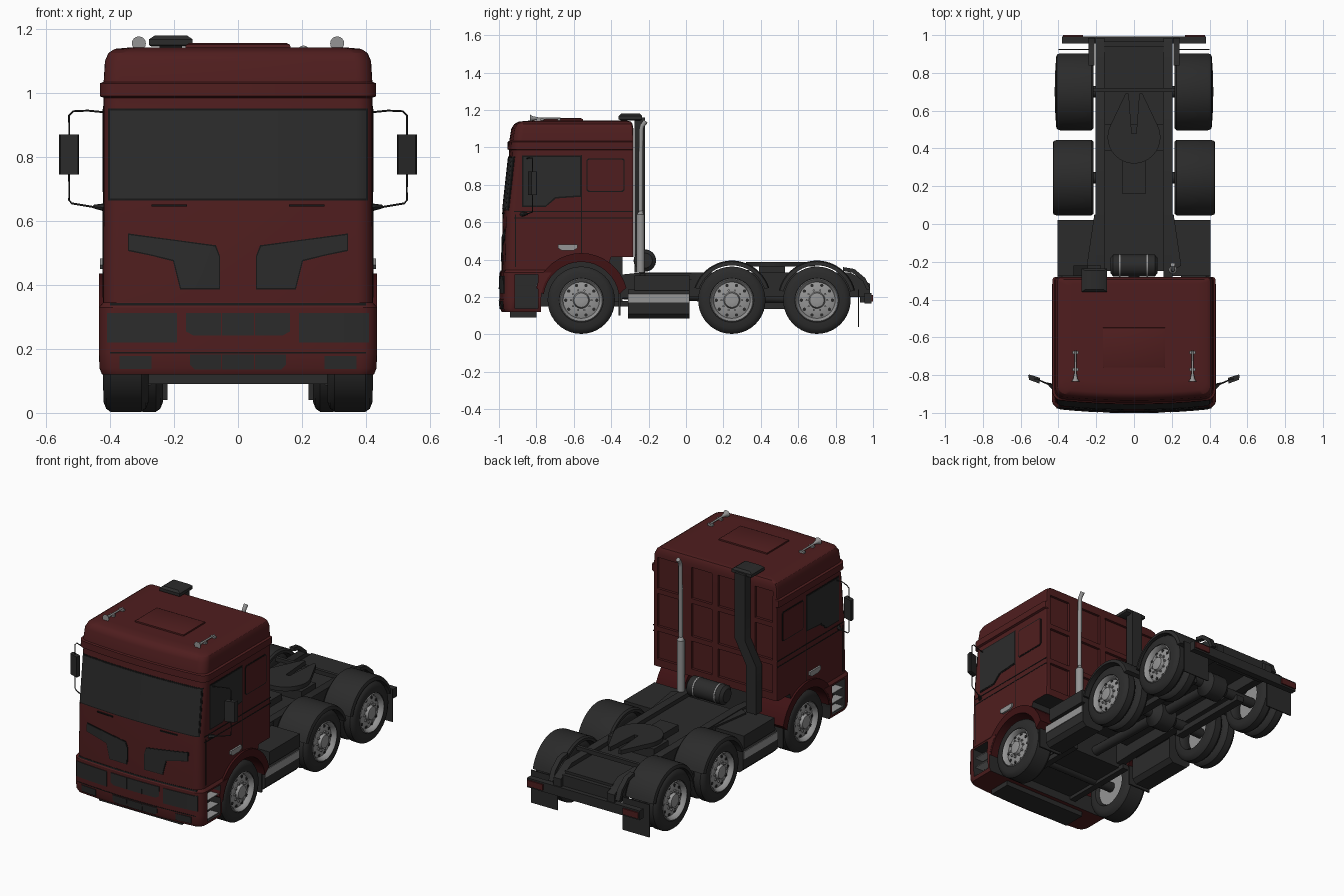
import bpy, bmesh, math
from mathutils import Vector

if "Cube" in bpy.data.objects:
    bpy.data.objects.remove(bpy.data.objects["Cube"])

def mat(name, c):
    m = bpy.data.materials.new(name)
    m.diffuse_color = (*c, 1)
    m.use_nodes = True
    m.node_tree.nodes["Principled BSDF"].inputs["Base Color"].default_value = m.diffuse_color
    return m

RED = mat("dark_red_paint", (0.078, 0.0125, 0.013))
TRIM = mat("deep_red_trim", (0.05, 0.006, 0.007))
DARK = mat("charcoal", (0.024, 0.024, 0.024))
BLACK = mat("seam_black", (0.008, 0.008, 0.008))
SILVER = mat("silver_grey", (0.30, 0.30, 0.30))

def smooth(ob, angle=35):
    bpy.ops.object.select_all(action='DESELECT')
    ob.select_set(True)
    bpy.context.view_layer.objects.active = ob
    bpy.ops.object.shade_smooth_by_angle(angle=math.radians(angle))

def loft(name, rings, m, closed=False):
    bm = bmesh.new()
    vs = [[bm.verts.new(p) for p in r] for r in rings]
    k = len(vs[0])
    for i in range(len(vs) if closed else len(vs) - 1):
        a, b = vs[i], vs[(i + 1) % len(vs)]
        for j in range(k):
            bm.faces.new((a[j], a[(j + 1) % k], b[(j + 1) % k], b[j]))
    if not closed:
        bm.faces.new(vs[0])
        bm.faces.new(vs[-1])
    bmesh.ops.recalc_face_normals(bm, faces=bm.faces)
    me = bpy.data.meshes.new(name)
    bm.to_mesh(me)
    bm.free()
    me.materials.append(m)
    ob = bpy.data.objects.new(name, me)
    bpy.context.collection.objects.link(ob)
    smooth(ob)
    return ob

def box(name, x, y, z, m):
    return loft(name, [[(x[0], y[0], c), (x[1], y[0], c), (x[1], y[1], c), (x[0], y[1], c)] for c in z], m)

def prism(name, pts, x, m):          # (y, z) outline pushed along x
    return loft(name, [[(c, p[0], p[1]) for p in pts] for c in x], m)

def flat(name, pts, z, m):           # (x, y) outline pushed along z
    return loft(name, [[(p[0], p[1], c) for p in pts] for c in z], m)

def lathe(name, prof, c, m, n=32, closed=False):   # profile of (offset along x, radius)
    rings = [[(c[0] + d, c[1] + r * math.cos(2 * math.pi * i / n), c[2] + r * math.sin(2 * math.pi * i / n)) for i in range(n)] for d, r in prof]
    return loft(name, rings, m, closed)

def tube(name, path, radii, m, n=12):
    path = [Vector(p) for p in path]
    rings = []
    for i, p in enumerate(path):
        t = (path[min(i + 1, len(path) - 1)] - path[max(i - 1, 0)]).normalized()
        q = t.to_track_quat('Z', 'X')
        r = radii[i] if isinstance(radii, list) else radii
        rings.append([p + q @ Vector((r * math.cos(2 * math.pi * j / n), r * math.sin(2 * math.pi * j / n), 0)) for j in range(n)])
    return loft(name, rings, m)

def arc(cy, cz, r, a0, a1, n=16):
    return [(cy + r * math.cos(math.radians(a0 + (a1 - a0) * i / n)), cz + r * math.sin(math.radians(a0 + (a1 - a0) * i / n))) for i in range(n + 1)]

# Cab shell: plan sections of (height, half width, front y)
LEVELS = [(.12, .425, -.985), (.14, .433, -.995), (.19, .435, -.998), (.33, .435, -.996), (.345, .422, -.986),
          (.66, .42, -.98), (.96, .42, -.947), (.985, .42, -.945), (.99, .432, -.955), (1.03, .432, -.953),
          (1.035, .42, -.945), (1.10, .416, -.934), (1.125, .405, -.918), (1.138, .385, -.895), (1.143, .33, -.84)]
R, BULGE = .05, .13

def front_y(x, z):
    for (z0, h0, y0), (z1, h1, y1) in zip(LEVELS, LEVELS[1:]):
        if z0 <= z <= z1:
            t = (z - z0) / (z1 - z0)
            h, y = h0 + (h1 - h0) * t, y0 + (y1 - y0) * t
            break
    x, e = abs(x), h - R
    if x <= e:
        return y + BULGE * x * x
    return y + BULGE * e * e + R - math.sqrt(max(0, R * R - (x - e) ** 2))

def cab_ring(z, h, yf):
    e = h - R
    half = [(x * e / .4, yf + BULGE * (x * e / .4) ** 2) for x in (0, .1, .2, .3, .4)]
    half += [(e + R * math.sin(a), half[4][1] + R * (1 - math.cos(a))) for a in [math.pi * i / 12 for i in range(1, 7)]]
    yb = -.28 - max(0, .42 - h) * .4
    half += [(h, yb - .015), (h - .005, yb - .004), (h - .015, yb)]
    return [(x, y, z) for x, y in half] + [(-x, y, z) for x, y in reversed(half[1:])]

cab = loft("cab_shell", [cab_ring(*l) for l in LEVELS], RED)
cab.data.materials.append(DARK)

# Cut wheel arches, step recesses and rear wall panels
WY, WZ = -.56, .185
cuts = [(prism("cut_arch", [(-.2, 0), (-.2, .415), (-.4, .415)] + arc(WY, WZ, .215, 50, 180) + [(-.775, 0)], (-.6, .6), RED), 1)]
for s in (-1, 1):
    cuts.append((box("cut_step", sorted((s * .36, s * .6)), (-.915, -.79), (.14, .32), RED), 1))
for x0, x1 in ((-.39, -.27), (-.23, -.02), (.02, .16), (.25, .39)):
    for z in ((.46, .63), (.66, .86), (.89, 1.08)):
        cuts.append((box("cut_panel", (x0, x1), (-.296, -.2), z, RED), 0))
for c, idx in cuts:
    c.data.materials.append(DARK)
    for f in c.data.polygons:
        f.material_index = idx
    md = cab.modifiers.new("cut", 'BOOLEAN')
    md.operation, md.solver, md.object = 'DIFFERENCE', 'EXACT', c
    bpy.context.view_layer.objects.active = cab
    bpy.ops.object.modifier_apply(modifier=md.name)
    bpy.data.objects.remove(c)
smooth(cab, 28)
wn = cab.modifiers.new("even_shading", 'WEIGHTED_NORMAL')
wn.keep_sharp = True

# Plates following the curved front, given as columns of (x, low z, high z)
def front_plate(name, cols, m=DARK, t=.004):
    loft(name, [[(x, front_y(x, a) - t, a), (x, front_y(x, b) - t, b), (x, front_y(x, b) + .003, b), (x, front_y(x, a) + .003, a)] for x, a, b in cols], m)

def band(name, xs, a, b, m=DARK, t=.004):
    front_plate(name, [(x, a, b) for x in xs], m, t)

XS = (-.4, -.385, -.37, -.3, -.2, -.1, 0, .1, .2, .3, .37, .385, .4)
band("windscreen_seal", [x * 1.015 for x in XS], .664, .952, BLACK, .002)
band("windscreen", XS, .67, .945, DARK, .004)
band("bumper_seam", XS, .336, .343, BLACK, .003)
band("bumper_lower_seam", XS, .186, .19, BLACK, .002)
band("centre_grille", (-.05, 0, .05), .242, .313)
band("lower_centre_grille", (-.05, 0, .05), .135, .182)
for s in (-1, 1):
    front_plate("grille_vent_edge", [(s * .056, .386, .49), (s * .069, .386, .524), (s * .181, .386, .539), (s * .203, .474, .542), (s * .27, .491, .551), (s * .344, .506, .561)], BLACK, .002)
    front_plate("grille_vent", [(s * .06, .39, .49), (s * .072, .39, .52), (s * .178, .39, .535), (s * .2, .478, .538), (s * .27, .495, .547), (s * .34, .51, .556)])
    band("headlamp", [s * x for x in (.19, .25, .32, .385, .41)], .22, .312)
    front_plate("side_grille", [(s * .053, .242, .313), (s * .14, .242, .313), (s * .163, .255, .313)])
    front_plate("lower_grille", [(s * .053, .135, .182), (s * .135, .135, .182), (s * .15, .15, .182)])
    band("fog_lamp", [s * x for x in (.27, .32, .37)], .137, .178)
    band("wiper", [s * x for x in (.16, .21, .27)], .645, .652, BLACK, .006)

# Cab sides
def side_plate(name, s, cols, m, t):
    loft(name, [[(s * (.42 + t), y, a), (s * (.42 + t), y, b), (s * .415, y, b), (s * .415, y, a)] for y, a, b in cols], m)

for s in (-1, 1):
    side_plate("side_window_seal", s, [(-.876, .682, .957), (-.75, .682, .957), (-.695, .727, .957), (-.562, .736, .957)], BLACK, .002)
    side_plate("side_window", s, [(-.87, .69, .95), (-.75, .69, .95), (-.70, .735, .95), (-.568, .744, .95)], DARK, .004)
    side_plate("door_rear_seam", s, [(-.562, .42, .96), (-.557, .42, .96)], BLACK, .002)
    side_plate("door_front_seam", s, [(-.915, .36, .64), (-.91, .36, .64)], BLACK, .003)
    for z in (.62, .655):
        side_plate("waist_seam", s, [(-.92, z, z + .005), (-.285, z, z + .005)], BLACK, .002)
    side_plate("sleeper_panel_seam", s, [(-.532, .772, .932), (-.522, .762, .942), (-.338, .762, .942), (-.328, .772, .932)], BLACK, .002)
    side_plate("sleeper_panel", s, [(-.526, .775, .929), (-.516, .768, .936), (-.344, .768, .936), (-.334, .775, .929)], RED, .004)
    side_plate("side_marker", s, [(-.685, .462, .482), (-.665, .45, .482), (-.60, .45, .482), (-.58, .462, .482)], SILVER, .012)
    prism("wheel_arch_trim", arc(WY, WZ, .25, 15, 165) + arc(WY, WZ, .203, 172, 8), (s * .25, s * .434), TRIM)
    for z in (.145, .2, .26):
        box("cab_step", sorted((s * .37, s * .425)), (-.91, -.795), (z, z + .005), SILVER)
    # Mirrors with bent arms
    tube("mirror_arm", [(s * .42, -.85, .94), (s * .47, -.84, .945), (s * .515, -.82, .943), (s * .528, -.82, .93), (s * .528, -.82, .73), (s * .528, -.82, .665), (s * .52, -.82, .655), (s * .43, -.86, .64)], .003, DARK, 8)
    tube("mirror_foot", [(s * .41, -.88, .642), (s * .45, -.85, .645)], [.014, .006], DARK, 8)
    flat("mirror", [(s * .50, -.845), (s * .555, -.825), (s * .56, -.80), (s * .553, -.797), (s * .497, -.815)], (.745, .87), DARK)
    # Roof horns
    tube("horn", [(s * .31, -.67, 1.155), (s * .31, -.79, 1.155), (s * .31, -.82, 1.155), (s * .31, -.835, 1.155)], [.005, .006, .012, .022], SILVER, 16)
    for y in (-.68, -.77):
        box("horn_bracket", (s * .31 - .016, s * .31 + .016), (y - .008, y + .008), (1.13, 1.154), SILVER)

# Roof hatch
loft("roof_hatch", [[(-a, -.655 - b, z), (a, -.655 - b, z), (a, -.655 + b, z), (-a, -.655 + b, z)] for a, b, z in ((.165, .107, 1.13), (.163, .105, 1.151), (.15, .092, 1.157))], RED)

# Exhaust stack, air intake and air tank behind the cab
tube("exhaust_stack", [(.205, -.243, .33), (.205, -.243, .64), (.205, -.243, .66), (.205, -.24, 1.09), (.205, -.235, 1.115), (.205, -.215, 1.14)], [.022, .022, .012, .012, .012, .013], SILVER, 16)
loft("intake_duct", [[(x - .035, -.275, z), (x + .035, -.275, z), (x + .035, -.22, z), (x - .035, -.22, z)] for x, z in ((-.21, 1.16), (-.21, .76), (-.285, .62), (-.285, .33))], DARK)
loft("intake_head", [[(-.21 - a, -.36 + b, z), (-.21 + a, -.36 + b, z), (-.21 + a, -.235 - b, z), (-.21 - a, -.235 - b, z)] for a, b, z in ((.06, .01, 1.145), (.068, 0, 1.15), (.068, 0, 1.168), (.05, .012, 1.18))], DARK)
lathe("air_tank", [(-.125, .04), (-.11, .058), (.11, .058), (.125, .04)], (0, -.22, .395), DARK)
for x in (-.08, .065):
    lathe("air_tank_strap", [(x, .06), (x + .008, .06)], (0, -.22, .395), SILVER)

# Chassis
for s in (-1, 1):
    prism("chassis_rail", [(-.92, .17), (-.92, .26), (-.25, .33), (.88, .33), (.985, .27), (.985, .2), (.8, .2), (-.2, .2)], (s * .155, s * .205), DARK)
    box("side_cover", sorted((s * .2, s * .405)), (-.275, .02), (.235, .315), DARK)
    tank = [(.25, .11), (.275, .085), (.375, .085), (.40, .11), (.40, .215), (.38, .24), (.25, .24)]
    loft("side_tank", [[(s * x, y, z) for x, z in tank] for y in (-.31, .02)], DARK)
    box("side_tank_step", sorted((s * .39, s * .404)), (-.31, .015), (.17, .215), SILVER)
    box("cab_rear_flap", sorted((s * .26, s * .41)), (-.36, -.35), (.10, .28), DARK)
    box("tail_lamp", sorted((s * .27, s * .375)), (.985, 1.0), (.175, .212), RED)
    box("rear_flap", sorted((s * .22, s * .40)), (.92, .926), (.04, .24), DARK)
    box("spring_beam", sorted((s * .15, s * .2)), (.2, .74), (.135, .17), DARK)
    box("front_spring", sorted((s * .17, s * .21)), (-.8, -.3), (.15, .18), DARK)
    flat("front_deck_wing", [(s * .2, -.25), (s * .25, -.22), (s * .21, .05), (s * .2, .05)], (.29, .325), DARK)
box("chassis_deck", (-.16, .16), (-.25, .94), (.27, .305), DARK)
box("engine", (-.2, .2), (-.88, -.34), (.17, .43), DARK)
box("front_underrun", (-.28, .28), (-.94, -.8), (.09, .17), DARK)
box("rear_bar", (-.38, .38), (.955, .992), (.165, .222), DARK)
box("rear_crossmember", (-.16, .16), (.93, .965), (.17, .29), DARK)
box("cross_tie", (-.25, .25), (.70, .72), (.325, .35), DARK)
box("mid_plate", (-.06, .06), (.16, .34), (.3, .345), DARK)
tube("drive_shaft", [(0, -.4, .22), (0, .7, .19)], .03, DARK)

# Coupling plate with a slotted tail
ring = [(.14 * math.cos(a), .46 + .14 * math.sin(a)) for a in [math.radians(150 + 240 * i / 24) for i in range(25)]]
flat("coupling_plate", ring + [(.045, .69), (.028, .69), (.012, .48), (-.012, .48), (-.028, .69), (-.045, .69)], (.362, .388), DARK)
box("coupling_base", (-.155, .155), (.39, .53), (.30, .363), DARK)

# Rear mudguards with rounded outer edges
for y, xo, a in ((.245, .43, 18), (.70, .412, 14)):
    for s in (-1, 1):
        loft("rear_mudguard", [[(s * x, *p) for p in arc(y, WZ, r, a, 180 - a, 24) + arc(y, WZ, .184, 180 - a, a, 24)]
                               for x, r in ((.215, .2), (.225, .21), (xo - .02, .21), (xo - .005, .204), (xo, .192))], DARK)
for s in (-1, 1):
    prism("mudguard_arm", [(.84, .36), (.90, .35), (.96, .30), (.985, .24), (.965, .24), (.945, .285), (.89, .33), (.84, .34)], (s * .21, s * .24), DARK)

# Wheels, hubs and axles
def tyre(s, xo, w, y):
    prof = [(0, .118), (0, .15), (-.008, .17), (-.022, .18), (-w + .022, .18), (-w + .008, .17), (-w, .15), (-w, .118), (-w + .02, .105), (-.02, .105)]
    lathe("tyre", [(s * d, r) for d, r in prof], (s * xo, y, .183), DARK, 40, True)

for y, front in ((WY, True), (.245, False), (.70, False)):
    lathe("axle", [(-.36, .03), (.36, .03)], (0, y, .183), DARK, 16)
    if not front:
        lathe("differential", [(-.09, .03), (-.05, .075), (.05, .075), (.09, .03)], (0, y, .183), DARK, 20)
    for s in (-1, 1):
        xo = .42 if front else .415
        if front:
            tyre(s, xo, .14, y)
        else:
            tyre(s, xo, .085, y)
            tyre(s, xo - .095, .085, y)
        rim = [(-.12, .106), (-.004, .117), (.002, .112), (-.006, .104), (-.026, .097), (-.016, .066), (-.016, .044), (.002, .038), (.005, .022), (.005, .01)]
        lathe("rim", [(s * d, r) for d, r in rim], (s * xo, y, .183), SILVER, 40)
        for i in range(10):
            a = 2 * math.pi * i / 10
            u, v = math.cos(a), math.sin(a)
            lathe("rim_hole", [(s * -.03, .009), (s * -.018, .009)], (s * xo, y + .083 * u, .183 + .083 * v), DARK, 10)
            lathe("wheel_nut", [(s * -.02, .006), (s * -.006, .006)], (s * xo, y + .055 * u, .183 + .055 * v), SILVER, 6)
